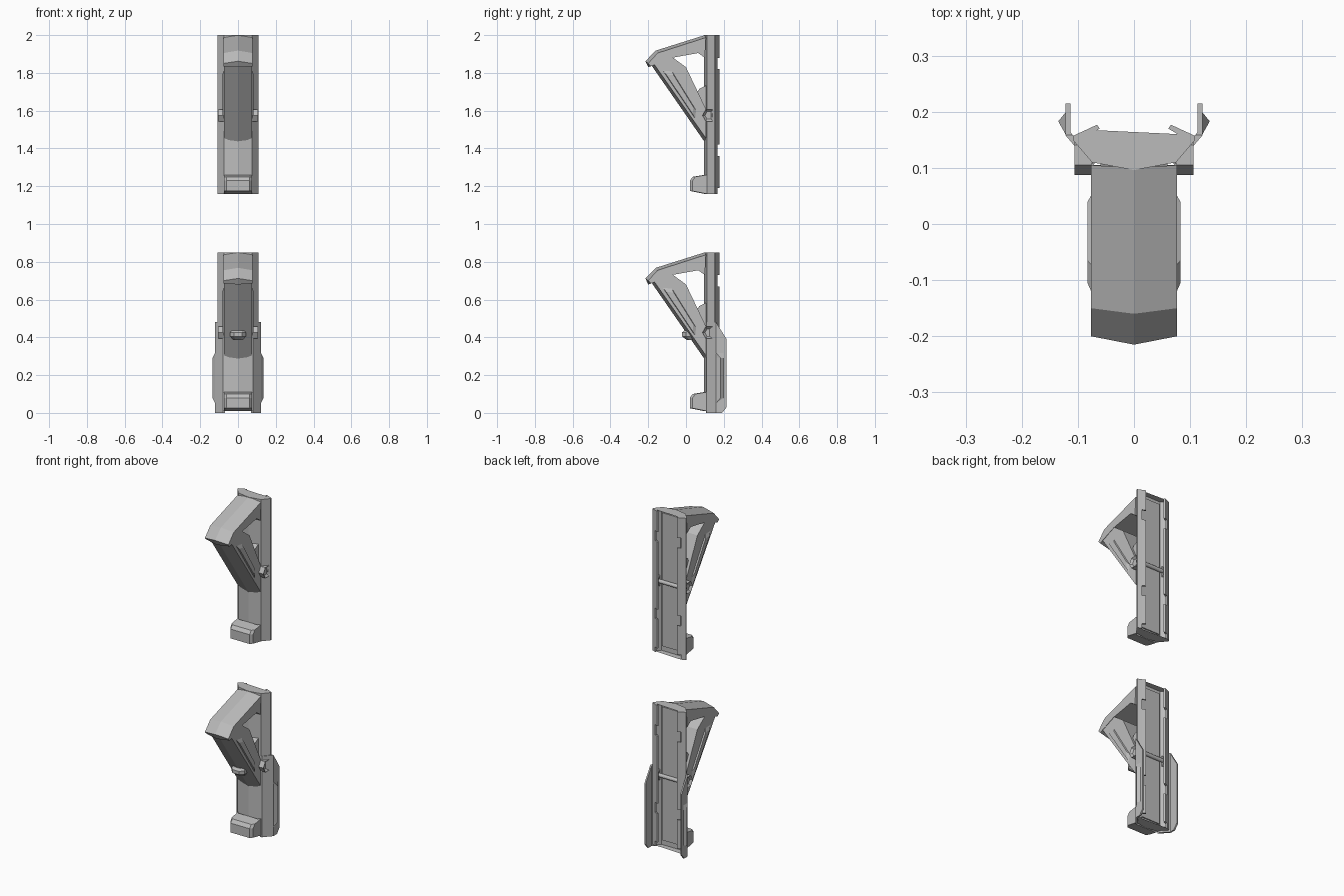
import bpy, bmesh, math
from mathutils import Vector

if "Cube" in bpy.data.objects:
    bpy.data.objects.remove(bpy.data.objects["Cube"])

grey = bpy.data.materials.new("matte grey")
grey.use_nodes = True
COLOUR = (0.5, 0.5, 0.5, 1)
grey.diffuse_color = COLOUR
grey.node_tree.nodes["Principled BSDF"].inputs["Base Color"].default_value = COLOUR


def finish(name, bm, z=0):
    bmesh.ops.recalc_face_normals(bm, faces=bm.faces)
    mesh = bpy.data.meshes.new(name)
    bm.to_mesh(mesh)
    bm.free()
    mesh.materials.append(grey)
    ob = bpy.data.objects.new(name, mesh)
    ob.location.z = z
    bpy.context.collection.objects.link(ob)
    return ob


def loft(rings):
    """Skin a stack of matching closed rings and cap both ends."""
    bm = bmesh.new()
    loops = [[bm.verts.new(p) for p in ring] for ring in rings]
    for a, b in zip(loops, loops[1:]):
        for i in range(len(a)):
            j = (i + 1) % len(a)
            bm.faces.new((a[i], a[j], b[j], b[i]))
    caps = [bm.faces.new(loops[0]), bm.faces.new(loops[-1])]
    bmesh.ops.triangulate(bm, faces=caps)
    return bm


def upright(section, z0, z1):
    return loft([[(x, y, z) for x, y in section] for z in (z0, z1)])


def sideways(profile, x0, x1):
    return loft([[(x, y, z) for y, z in profile] for x in (x0, x1)])


def ridged(side, centre, w):
    """Side profile at both edges with its own profile along the middle."""
    return loft([[(x, y, z) for y, z in p]
                 for x, p in ((-w, side), (0, centre), (w, side))])


def cylinder(x0, x1, y, z, r, sides):
    ring = [(y + r * math.cos(math.tau * i / sides),
             z + r * math.sin(math.tau * i / sides)) for i in range(sides)]
    return sideways(ring, x0, x1)


def cut(bm, point, normal):
    geom = bm.verts[:] + bm.edges[:] + bm.faces[:]
    cutres = bmesh.ops.bisect_plane(bm, geom=geom, plane_co=point,
                                    plane_no=normal, clear_outer=True)
    edges = [e for e in cutres["geom_cut"] if isinstance(e, bmesh.types.BMEdge)]
    bmesh.ops.holes_fill(bm, edges=edges)


def grip(tag, z):
    # Mounting plate: shallow V front with flared edges
    half = [(0.075, 0.11), (0.109, 0.15), (0.109, 0.157), (0.085, 0.168),
            (0.081, 0.16), (0.092, 0.152), (0.07, 0.13)]
    section = [(0, 0.096)] + half + [(-x, y) for x, y in reversed(half)]
    finish(tag + "mounting_plate", upright(section, 1.16, 2.0), z)
    finish(tag + "plate_back", upright(
        [(-0.075, 0.11), (0.075, 0.11), (0.061, 0.137), (-0.061, 0.137)], 1.19, 1.98), z)

    # Top arm with pointed nose
    under = [(0.1, 1.88), (0.065, 1.905), (-0.075, 1.88)]
    finish(tag + "top_arm", ridged(
        [(-0.2, 1.85), (-0.15, 1.905), (0.105, 1.987)] + under + [(-0.185, 1.835)],
        [(-0.215, 1.862), (-0.16, 1.918), (0.1, 2.0)] + under + [(-0.2, 1.83)],
        0.077), z)

    # Diagonal leg with keeled front
    back = [(0.105, 1.61), (0, 1.83), (-0.075, 1.885)]
    finish(tag + "diagonal_leg", ridged(
        [(-0.168, 1.845), (0.105, 1.455)] + back,
        [(-0.183, 1.84), (0.105, 1.425)] + back, 0.075), z)
    finish(tag + "leg_web", sideways(
        [(0.07, 1.715), (0.11, 1.735), (0.11, 1.58), (0.05, 1.68)], -0.06, 0.06), z)

    # Foot block at the bottom
    foot = [(0.035, 1.175), (0.11, 1.16), (0.11, 1.26), (0.05, 1.25), (0.035, 1.23)]
    finish(tag + "foot", loft([
        [(x, max(y - d, 0.02), fz) for y, fz in foot]
        for x, d in ((-0.075, 0), (-0.062, 0.015), (0.062, 0.015), (0.075, 0))]), z)

    # Cross bolt
    finish(tag + "cross_bolt", cylinder(-0.1, 0.1, 0.145, 1.575, 0.011, 12), z)

    for s, side in ((-1, "right_"), (1, "left_")):
        # Rail teeth leave notches in the clamping lip
        for i, (a, b) in enumerate(((1.19, 1.36), (1.42, 1.82), (1.88, 2.0))):
            tooth = [(0.107, 0.157), (0.066, 0.177), (0.061, 0.17), (0.092, 0.152)]
            finish(f"{tag}{side}rail_tooth_{i + 1}",
                   upright([(s * x, y) for x, y in tooth], a, b), z)
        # Hex bolt head with socket
        head = cylinder(s * 0.075, s * 0.106, 0.123, 1.575, 0.036, 6)
        head.faces.ensure_lookup_table()
        outer = [f for f in head.faces if all(abs(v.co.x) > 0.1 for v in f.verts)]
        face = bmesh.ops.dissolve_faces(head, faces=outer)["region"]
        bmesh.ops.inset_region(head, faces=face, thickness=0.013)
        bmesh.ops.translate(head, verts=face[0].verts, vec=(-s * 0.012, 0, 0))
        finish(tag + side + "bolt_head", head, z)
        # Raised leg cheek with sloping borders
        rim = [(-0.125, 1.815), (0.05, 1.555), (0.055, 1.6), (-0.075, 1.81)]
        mid = sum((Vector(p) for p in rim), Vector((0, 0))) / 4
        top = [mid + (Vector(p) - mid) * 0.8 for p in rim]
        finish(tag + side + "leg_cheek", loft(
            [[(s * 0.074, *p) for p in rim], [(s * 0.083, *p) for p in top]]), z)


grip("upper_", 0)
grip("lower_", -1.15)

# Side guards on the lower grip
for s, side in ((-1, "right_"), (1, "left_")):
    skin = [(0.07, 0.107), (0.08, 0.109), (0.122, 0.158), (0.122, 0.215),
            (0.113, 0.215), (0.113, 0.163), (0.075, 0.122)]
    guard = upright([(s * x, y) for x, y in skin], 0, 0.48)
    cut(guard, (0, 0.165, 0.47), (0, 0.08, 0.05))
    cut(guard, (0, 0.215, 0.03), (0, 1, -0.8))
    finish(side + "side_guard", guard)

    # Flared lip along the guard
    flare = []
    for z, k in ((0.05, 0), (0.08, 1), (0.29, 1), (0.32, 0)):
        flare.append([(s * 0.114, 0.15, z), (s * (0.121 + 0.014 * k), 0.158 + 0.025 * k, z),
                      (s * 0.121, 0.2, z), (s * 0.114, 0.2, z)])
    finish(side + "guard_flare", loft(flare))

# Thumb stop on the lower grip's leg
stop = [(0.042, 0.03), (0.042, 0), (0.022, -0.022), (-0.022, -0.022), (-0.042, 0), (-0.042, 0.03)]
finish("thumb_stop", loft([
    [(x * k, y * k + dy, z) for x, y in stop]
    for z, k, dy in ((0.385, 0.6, 0.02), (0.405, 1, 0), (0.425, 1, 0), (0.437, 0.85, 0.01))]))
